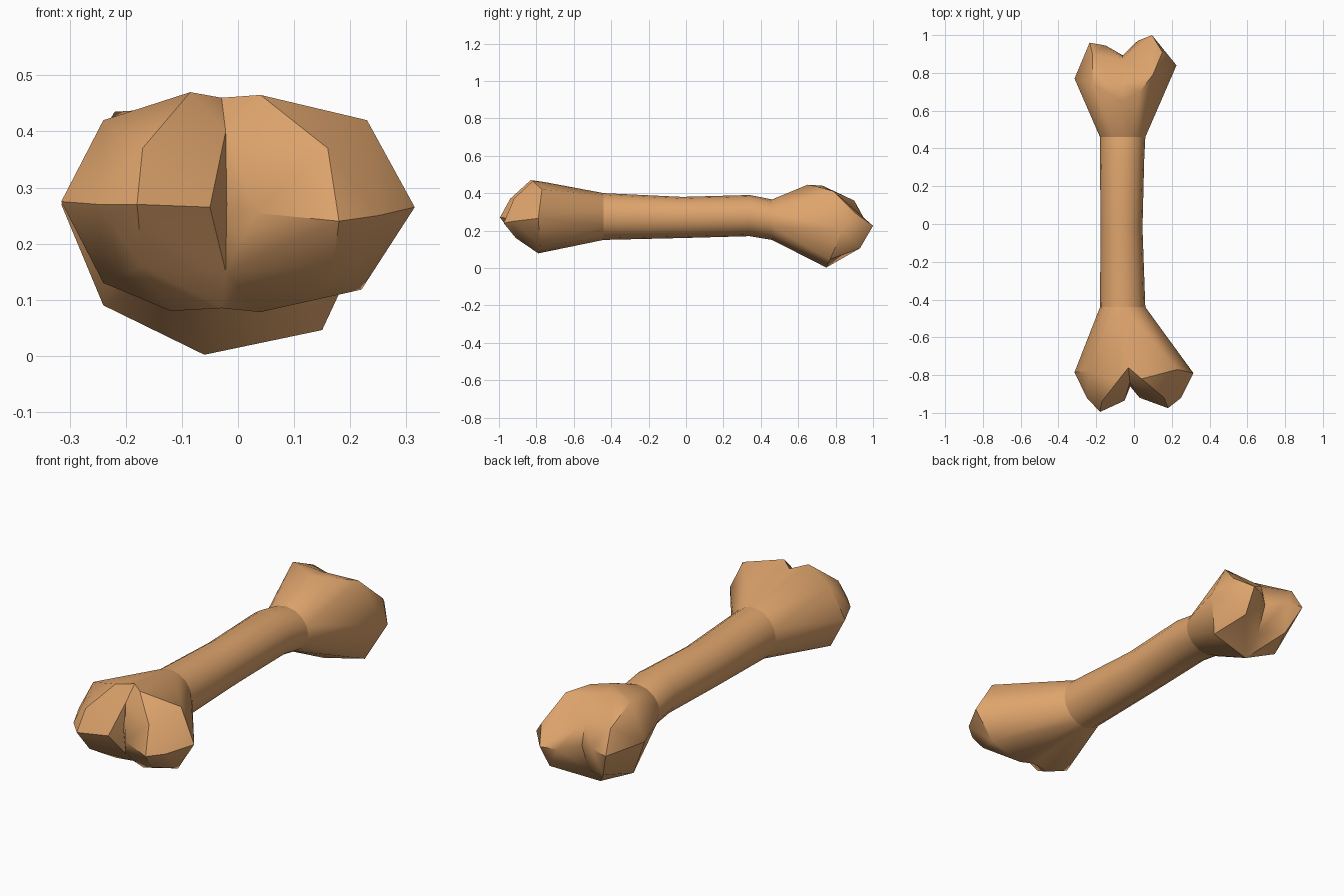
import bpy, bmesh, math
from mathutils import Vector

cube = bpy.data.objects.get("Cube")
if cube:
    bpy.data.objects.remove(cube, do_unlink=True)

SIDES = 16
tan = bpy.data.materials.new("warm_tan")
tan.use_nodes = True
tan.diffuse_color = (0.73, 0.37, 0.15, 1)
tan.node_tree.nodes["Principled BSDF"].inputs["Base Color"].default_value = tan.diffuse_color


def ring(y, xc, zc, rx, rz):
    """Elliptical cross-section of the shaft."""
    steps = [math.tau * i / SIDES for i in range(SIDES)]
    return [Vector((xc + rx * math.cos(a), y, zc + rz * math.sin(a))) for a in steps]


def finish(bm, name, angle):
    bmesh.ops.recalc_face_normals(bm, faces=bm.faces)
    mesh = bpy.data.meshes.new(name)
    bm.to_mesh(mesh)
    bm.free()
    mesh.materials.append(tan)
    obj = bpy.data.objects.new(name, mesh)
    bpy.context.collection.objects.link(obj)
    bpy.ops.object.select_all(action='DESELECT')
    obj.select_set(True)
    bpy.context.view_layer.objects.active = obj
    bpy.ops.object.shade_smooth_by_angle(angle=math.radians(angle))


# Shaft: slightly waisted tube
rings = [ring(-.44, -.06, .275, .12, .125), ring(-.02, -.066, .27, .111, .11),
         ring(.34, -.063, .28, .117, .11), ring(.46, -.06, .258, .12, .108)]
bm = bmesh.new()
loops = [[bm.verts.new(p) for p in r] for r in rings]
for a, b in zip(loops, loops[1:]):
    for i in range(SIDES):
        j = (i + 1) % SIDES
        bm.faces.new((a[i], a[j], b[j], b[i]))
finish(bm, "shaft", 40)


def knuckle_end(name, collar, notch, crease, lobes):
    """Two convex lobes that grow from a collar and meet on a crease plane."""
    y0, x0 = collar[0].y, -.06
    slope = (notch[0] - x0) / (notch[1] - y0)

    def offset(p):
        return p.x - x0 - slope * (p.y - y0)

    bm = bmesh.new()
    middle = [Vector((x0 + slope * (y - y0), y, z)) for y, z in crease]
    for side, points in zip((-1, 1), lobes):
        half = [p for p in collar if side * offset(p) > -1e-4]
        verts = [bm.verts.new(p) for p in half + middle + [Vector(p) for p in points]]
        bmesh.ops.convex_hull(bm, input=verts)
    # Open the hidden walls at the crease and the collar
    hidden = [f for f in bm.faces
              if all(abs(offset(v.co)) < 1e-3 for v in f.verts)
              or all(abs(v.co.y - y0) < 1e-4 for v in f.verts)]
    bmesh.ops.delete(bm, geom=hidden, context='FACES')
    loose = [v for v in bm.verts if not v.link_faces]
    bmesh.ops.delete(bm, geom=loose, context='VERTS')
    bmesh.ops.remove_doubles(bm, verts=bm.verts, dist=1e-4)
    finish(bm, name, 38)


# Front end
knuckle_end(
    "front_knuckle", rings[0], (-.02, -.86),
    [(-.76, .46), (-.84, .40), (-.86, .27), (-.84, .15), (-.77, .085)],
    [[(-.085, -.83, .47), (-.24, -.78, .42), (-.315, -.785, .275), (-.24, -.78, .13),
      (-.12, -.78, .08), (-.18, -.995, .27), (-.25, -.92, .27), (-.05, -.935, .265),
      (-.17, -.94, .37), (-.17, -.91, .16)],
     [(.04, -.82, .465), (.23, -.77, .42), (.315, -.79, .265), (.22, -.78, .118),
      (.04, -.79, .078), (.18, -.975, .24), (.25, -.92, .25), (.03, -.92, .255),
      (.16, -.92, .37), (.17, -.91, .16)]])

# Back end
knuckle_end(
    "back_knuckle", rings[3], (-.06, .89),
    [(.65, .445), (.74, .43), (.87, .34), (.893, .23), (.84, .09), (.75, .002)],
    [[(-.22, .74, .435), (-.12, .73, .44), (-.315, .77, .27), (-.24, .75, .09),
      (-.235, .96, .25), (-.15, .945, .26), (-.22, .9, .36), (-.18, .9, .12)],
     [(.10, .79, .41), (.03, .70, .435), (.225, .84, .207), (.15, .77, .046),
      (.095, 1.0, .225), (.02, .97, .22), (.15, .91, .29), (.09, .93, .105)]])
